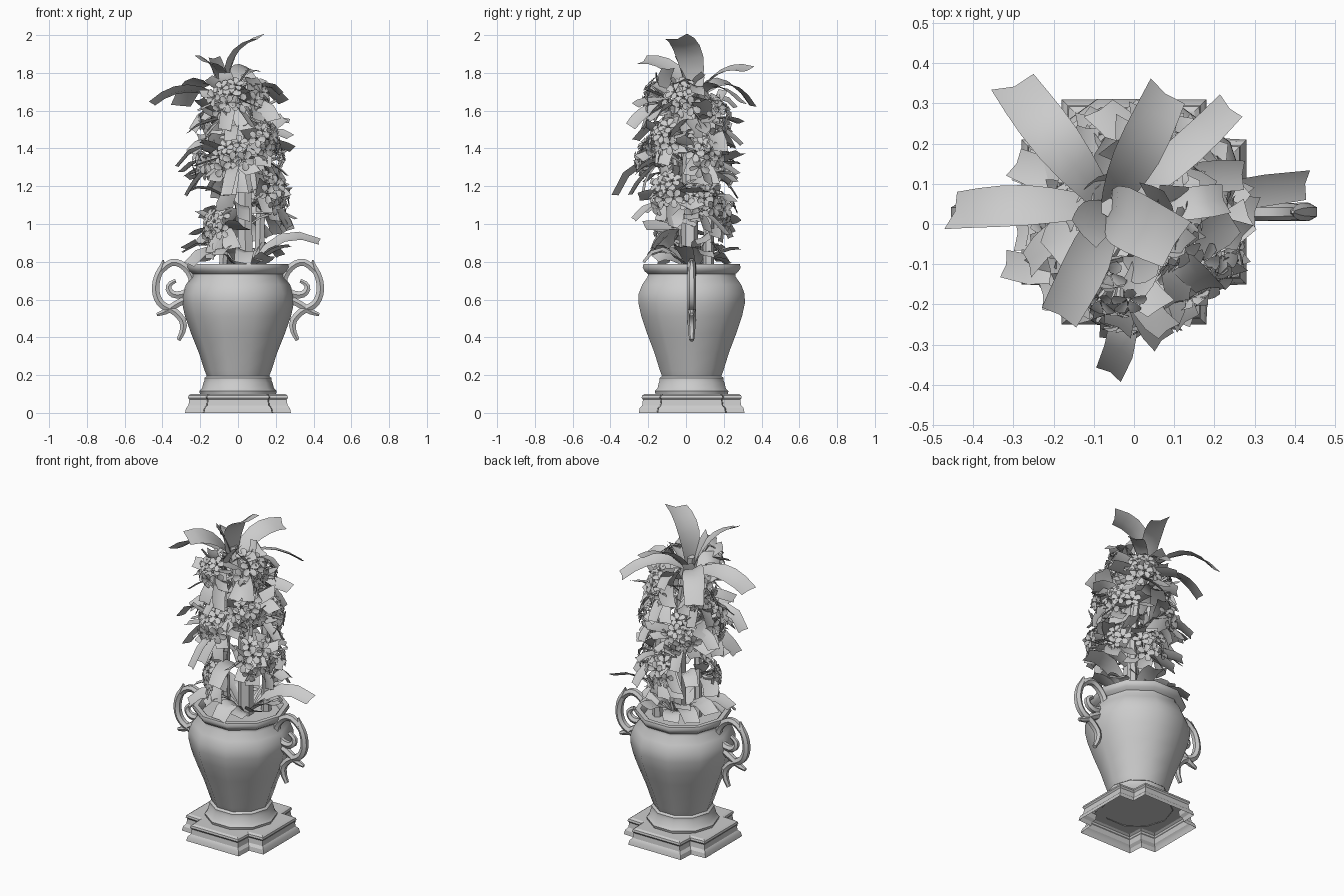
import bpy, bmesh, math, random
from mathutils import Vector, Matrix

if "Cube" in bpy.data.objects:
    bpy.data.objects.remove(bpy.data.objects["Cube"])

random.seed(11)
CY = 0.03  # urn axis offset in y


def add_object(name, bm, angle=40):
    mesh = bpy.data.meshes.new(name)
    bm.to_mesh(mesh)
    bm.free()
    ob = bpy.data.objects.new(name, mesh)
    bpy.context.collection.objects.link(ob)
    bpy.ops.object.select_all(action='DESELECT')
    ob.select_set(True)
    bpy.context.view_layer.objects.active = ob
    bpy.ops.object.shade_smooth_by_angle(angle=math.radians(angle))
    return ob


def stack(bm, rings, cap_end=True):
    """Skin a list of closed point rings."""
    loops = [[bm.verts.new(p) for p in ring] for ring in rings]
    for a, b in zip(loops, loops[1:]):
        n = len(a)
        for i in range(n):
            j = (i + 1) % n
            bm.faces.new((a[i], a[j], b[j], b[i]))
    if cap_end:
        bm.faces.new(loops[-1])


def tube(name, paths, smooth=True, mirror=False):
    """Round tubes through (x, y, z, radius) points."""
    for sx in ((1, -1) if mirror else (1,)):
        cu = bpy.data.curves.new(name, 'CURVE')
        cu.dimensions = '3D'
        cu.bevel_depth = 1.0
        cu.bevel_resolution = 1
        cu.resolution_u = 3
        cu.use_fill_caps = True
        for pts in paths:
            sp = cu.splines.new('NURBS' if smooth else 'POLY')
            sp.points.add(len(pts) - 1)
            for p, (x, y, z, r) in zip(sp.points, pts):
                p.co = (sx * x, y, z, 1)
                p.radius = r
            if smooth:
                sp.order_u = 3
                sp.use_endpoint_u = True
        tmp = bpy.data.objects.new(name + "_path", cu)
        bpy.context.collection.objects.link(tmp)
        bpy.context.view_layer.update()
        mesh = bpy.data.meshes.new_from_object(
            tmp.evaluated_get(bpy.context.evaluated_depsgraph_get()))
        bpy.data.objects.remove(tmp)
        bm = bmesh.new()
        bm.from_mesh(mesh)
        add_object(name, bm, 50)


def leaf(bm, base, ctrl, tip, width, roll=0.0, rows=5):
    """Curved strap leaf with a folded midrib and a cut end."""
    base, ctrl, tip = Vector(base), Vector(ctrl), Vector(tip)
    d = tip - base
    level = Vector((-d.y, d.x, 0)).normalized()
    grid = []
    for i in range(rows):
        t = i / (rows - 1)
        p = base * (1 - t) ** 2 + ctrl * 2 * t * (1 - t) + tip * t * t
        tan = ((ctrl - base) * (1 - t) + (tip - ctrl) * t).normalized()
        side = Matrix.Rotation(roll, 3, tan) @ level
        nrm = tan.cross(side)
        w = width * (0.2 + 0.33 * math.sin(min(t * 1.5, 1) * math.pi / 2) - 0.08 * t ** 3)
        notch = tan * (0.05 * width if i == rows - 1 else 0)
        fold = nrm * w * 0.2
        grid.append([bm.verts.new(p + side * w + fold + notch),
                     bm.verts.new(p - notch),
                     bm.verts.new(p - side * w + fold - notch)])
    for a, b in zip(grid, grid[1:]):
        for k in (0, 1):
            bm.faces.new((a[k], a[k + 1], b[k + 1], b[k]))


def flower(bm, pos, axis, r):
    """Five round cupped petals on a short tube."""
    m = Matrix.Translation(pos) @ axis.to_track_quat('Z', 'Y').to_matrix().to_4x4()
    spin = random.uniform(0, 6)
    petal = [(0.08, 0, 0), (0.35, 0.26, 0.15), (0.75, 0.36, 0.25), (1, 0.17, 0.15),
             (1, -0.17, 0.15), (0.75, -0.36, 0.25), (0.35, -0.26, 0.15)]
    for k in range(5):
        rot = m @ Matrix.Rotation(spin + k * math.tau / 5, 4, 'Z')
        vs = [bm.verts.new(rot @ (Vector(p) * r)) for p in petal]
        mid = bm.verts.new(rot @ (Vector((0.65, 0, 0.12)) * r))
        for i in range(7):
            bm.faces.new((vs[i], vs[(i + 1) % 7], mid))
    bmesh.ops.create_cone(bm, cap_ends=False, segments=5, radius1=r * 0.08,
                          radius2=r * 0.2, depth=r * 1.3,
                          matrix=m @ Matrix.Translation((0, 0, -r * 0.65)))


# Ten-sided urn with moulded foot, rim and soil
profile = [(.2, .095), (.205, .115), (.19, .13), (.183, .16), (.178, .17), (.178, .185),
           (.165, .195), (.177, .225), (.208, .32), (.248, .42), (.28, .51), (.296, .58),
           (.295, .63), (.275, .68), (.245, .72), (.243, .735), (.262, .75), (.273, .77),
           (.268, .787), (.24, .787), (.222, .765), (.22, .75)]
bm = bmesh.new()
stack(bm, [[(r * math.cos(k * math.tau / 10), CY + r * math.sin(k * math.tau / 10), z)
            for k in range(10)] for r, z in profile])
add_object("urn", bm, 50)


# Plinth: square with notched corners
def notched(e, z):
    a, b = e - 0.1, e - 0.095
    quarter = [(e, -a), (e, a), (b, b)]
    ring = []
    for k in range(4):
        c, s = math.cos(k * math.pi / 2), math.sin(k * math.pi / 2)
        ring += [(x * c - y * s, CY + x * s + y * c, z) for x, y in quarter]
    return ring


bm = bmesh.new()
stack(bm, [notched(e, z) for e, z in
           [(.28, 0), (.275, .025), (.262, .04), (.258, .07), (.265, .08), (.262, .092), (.25, .1)]])
add_object("plinth", bm, 30)


# Scroll handles
def flat(points):
    return [(x, CY, z, r) for x, z, r in points]


tube("scroll_handle", [
    flat([(.395, .81, .004), (.40, .77, .02), (.43, .72, .022), (.44, .64, .023),
          (.41, .57, .023), (.33, .54, .022), (.27, .46, .022), (.315, .385, .013)]),
    flat([(.41, .75, .02), (.36, .81, .022), (.28, .78, .022), (.23, .70, .023),
          (.27, .63, .022), (.35, .62, .022), (.38, .68, .016), (.33, .70, .012)]),
    flat([(.43, .52, .01), (.38, .535, .02), (.34, .57, .022), (.28, .6, .022)])], mirror=True)

# Woody stems
tube("stem", [
    [(.04, .02, .73, .045), (.035, .02, 1.3, .04), (-.03, .03, 1.6, .035), (-.06, .04, 1.75, .025)],
    [(.11, .12, .73, .03), (.12, .12, 1.1, .027), (.07, .12, 1.5, .02)],
    [(-.08, .0, .73, .025), (-.07, -.02, 1.0, .022), (-.03, -.06, 1.35, .018)]], smooth=False)

# Big crown leaves
bm = bmesh.new()
for ctrl, tip, w, roll in [((-.07, .04, 1.94), (.11, -.05, 1.98), .15, .2),
                           ((-.2, .2, 1.86), (-.30, .345, 1.62), .125, .3),
                           ((-.28, .05, 1.78), (-.45, .03, 1.63), .11, .4),
                           ((-.1, -.06, 1.88), (-.19, -.23, 1.86), .12, -.4),
                           ((.0, .16, 1.86), (.08, .33, 1.81), .12, .3),
                           ((.06, .0, 1.78), (.13, -.06, 1.74), .09, .3),
                           ((-.1, .02, 1.8), (-.13, -.03, 1.88), .1, 0),
                           ((.08, .12, 1.82), (.24, .29, 1.64), .09, -.3)]:
    leaf(bm, (-.06, .04, 1.64), ctrl, tip, w, roll, 7)
add_object("crown_leaf", bm)

# Leaves around the foot of the plant, spilling over the rim
bm = bmesh.new()
for k in range(15):
    a = k * 2.4
    d = Vector((math.cos(a), math.sin(a), 0))
    b = Vector((.03, .03, .77)) + d * .04
    r = random.uniform(.17, .3)
    leaf(bm, b, b + d * r * .5 + Vector((0, 0, random.uniform(.04, .2))),
         Vector((0, .03, random.uniform(.78, .88))) + d * r, .1, random.uniform(-.5, .5))
leaf(bm, (.08, .03, .78), (.22, .08, 1.0), (.43, .1, .9), .09, .5)
add_object("lower_leaf", bm)

# Flower sprays: loose blossoms over a rosette of radiating leaves
sprays = [(-.05, -.17, 1.68), (-.03, -.2, 1.37), (.19, -.1, 1.17), (-.11, -.08, 1.0),
          (.19, .07, 1.12), (.08, .17, 1.58), (.14, -.12, 1.46), (-.09, .18, 1.32),
          (-.18, -.04, 1.36), (.04, .19, 1.08), (-.14, .07, 1.58), (.17, .1, 1.38),
          (.1, -.02, 1.66)]
leaves, blossoms = bmesh.new(), bmesh.new()
for x, y, z in sprays:
    c = Vector((x, y, z))
    out = Vector((x, y - .02, 0)).normalized()
    face = (out + Vector((0, 0, .35))).normalized()
    q = face.to_track_quat('Z', 'Y')
    root = Vector((x * .55, y * .55, z - .02))
    for k in range(10):
        a = k * math.tau / 10 + random.uniform(-.3, .3)
        ring = q @ Vector((math.cos(a), math.sin(a), 0))
        L = random.uniform(.13, .22)
        tip = c + ring * L + out * random.uniform(-.06, .05) - Vector((0, 0, .02))
        h = Vector((tip.x, tip.y, 0))
        if h.length > .3:
            tip -= h.normalized() * (h.length - .3)
        mid = root.lerp(tip, .5) + face * random.uniform(.02, .06)
        leaf(leaves, root, mid, tip, random.uniform(.07, .095), random.uniform(-.7, .7))
    for k in range(8):
        t = math.sqrt((k + .3) / 8)
        a = k * 2.4
        spread = q @ Vector((math.cos(a) * t, math.sin(a) * t, 0))
        n = (face + spread * .9).normalized()
        pos = c + spread * .1 + face * (.05 - .05 * t + random.uniform(-.02, .02))
        flower(blossoms, pos, n, random.uniform(.045, .055))
add_object("leaf_rosettes", leaves)
add_object("blossoms", blossoms)

# Drooping leaves filling the stem sides
bm = bmesh.new()
for k in range(22):
    a = k * 2.4
    d = Vector((math.cos(a), math.sin(a), 0))
    z = .98 + .72 * k / 22
    b = Vector((0, .03, z)) + d * .04
    r = random.uniform(.17, .29)
    leaf(bm, b, b + d * r * .6 + Vector((0, 0, .12)),
         b + d * r - Vector((0, 0, random.uniform(-.06, .05))), .085, random.uniform(-.7, .7))
leaf(bm, (-.02, -.05, 1.25), (.0, -.27, 1.42), (-.06, -.37, 1.15), .08, .4)
leaf(bm, (-.02, -.05, 1.3), (-.2, -.15, 1.5), (-.32, -.1, 1.3), .08, .4)
add_object("stem_leaf", bm)
